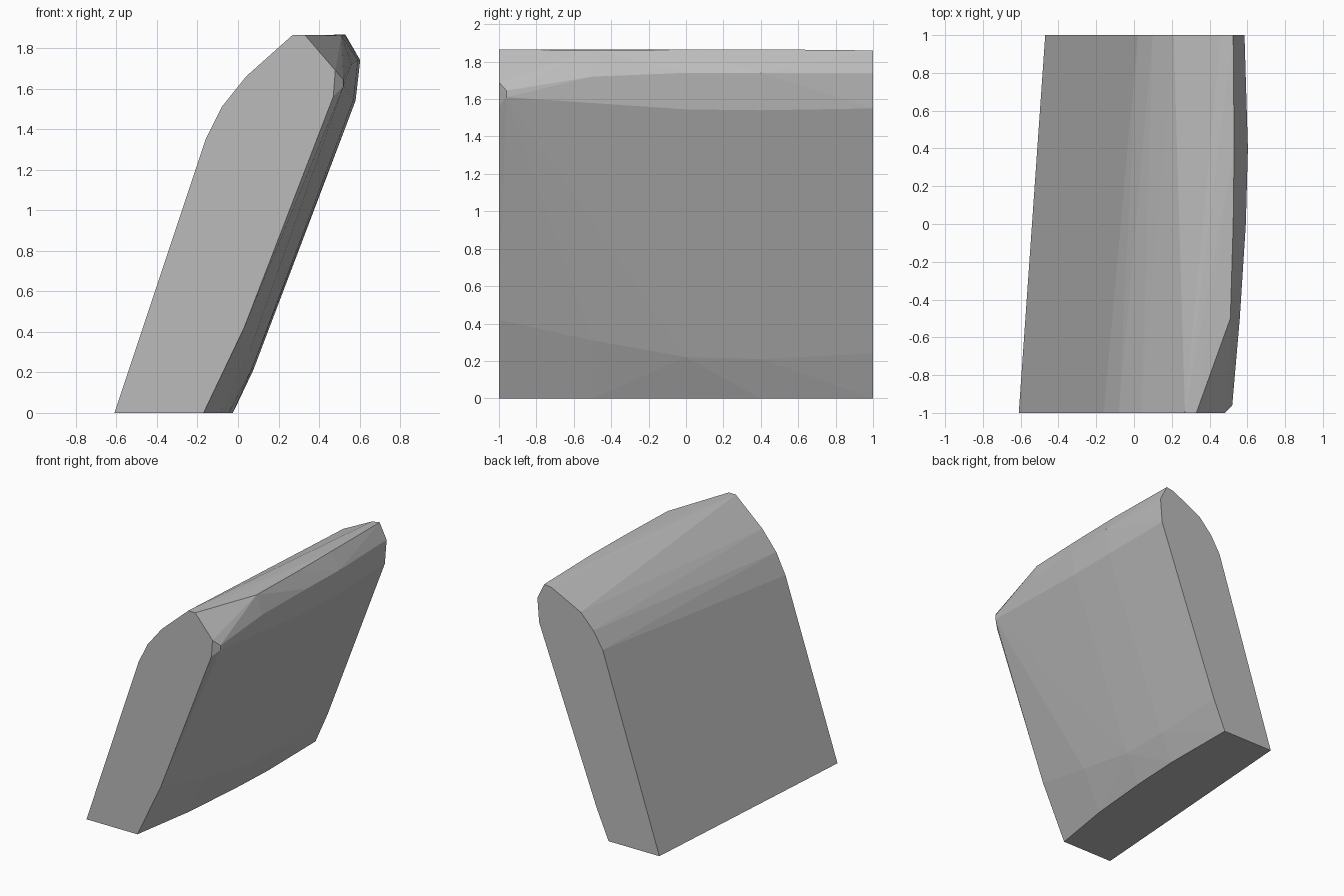
import bpy
import bmesh

cube = bpy.data.objects.get("Cube")
if cube:
    bpy.data.objects.remove(cube, do_unlink=True)

grey = bpy.data.materials.new("plain grey")
grey.use_nodes = True
colour = (0.5, 0.5, 0.5, 1)
grey.diffuse_color = colour
grey.node_tree.nodes["Principled BSDF"].inputs["Base Color"].default_value = colour

# End outlines (x, z), sloping side first, then over the top and down
front_end = [(-0.61, 0), (-0.16, 1.35), (-0.08, 1.51), (0.04, 1.66), (0.27, 1.865),
             (0.33, 1.865), (0.48, 1.69), (0.47, 1.56), (0.03, 0.42), (-0.17, 0)]
back_end = [(-0.47, 0), (0.02, 1.48), (0.10, 1.61), (0.21, 1.725), (0.46, 1.85),
            (0.525, 1.86), (0.585, 1.74), (0.57, 1.55), (0.075, 0.24), (-0.03, 0)]

# Bulge of the overhanging side: y, then (x, z) down from the upper edge
bulge = [
    (-0.96, [(0.52, 1.645), (0.52, 1.61)]),
    (-0.5, [(0.51, 1.862), (0.56, 1.72), (0.54, 1.57), (0.06, 0.31), (-0.09, 0)]),
    (0.0, [(0.525, 1.864), (0.592, 1.74), (0.57, 1.545), (0.07, 0.22), (-0.045, 0)]),
    (0.4, [(0.53, 1.866), (0.603, 1.74), (0.58, 1.54), (0.075, 0.21), (-0.025, 0)]),
]

# Block: convex skin around all outlines
bm = bmesh.new()
for y, outline in [(-1, front_end), (1, back_end)] + bulge:
    for x, z in outline:
        bm.verts.new((x, y, z))
hull = bmesh.ops.convex_hull(bm, input=bm.verts)
loose = {v for v in hull["geom_interior"] + hull["geom_unused"]
         if isinstance(v, bmesh.types.BMVert)}
bmesh.ops.delete(bm, geom=list(loose), context="VERTS")
bmesh.ops.dissolve_limit(bm, angle_limit=0.01, verts=bm.verts, edges=bm.edges)
bmesh.ops.recalc_face_normals(bm, faces=bm.faces)

mesh = bpy.data.meshes.new("leaning_block")
bm.to_mesh(mesh)
bm.free()
mesh.materials.append(grey)
block = bpy.data.objects.new("leaning_block", mesh)
bpy.context.collection.objects.link(block)
